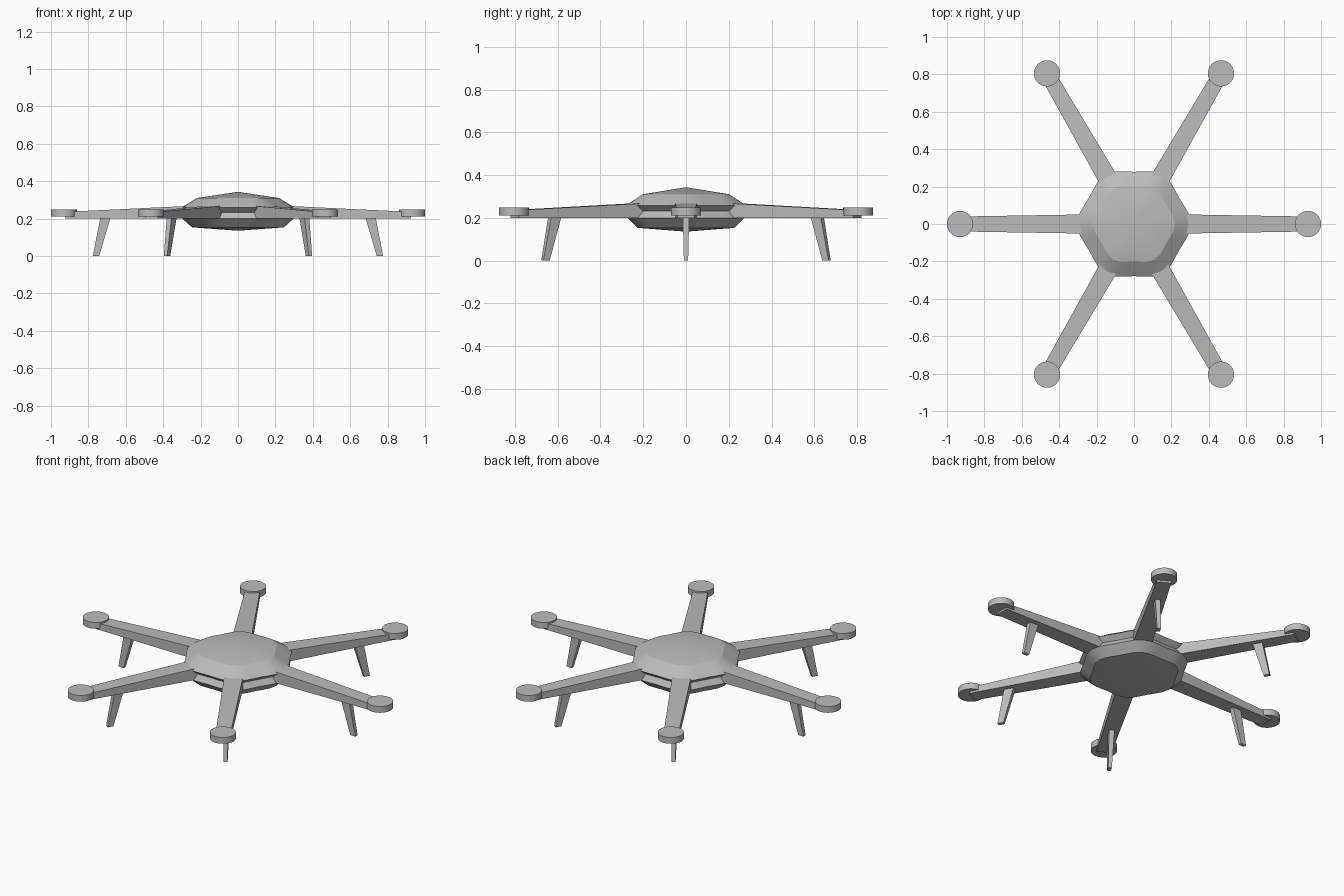
import bpy, bmesh, math
from mathutils import Matrix

cube = bpy.data.objects.get("Cube")
if cube:
    bpy.data.objects.remove(cube, do_unlink=True)

grey = bpy.data.materials.new("light grey")
grey.use_nodes = True
colour = (0.5, 0.5, 0.5, 1)
grey.diffuse_color = colour
grey.node_tree.nodes["Principled BSDF"].inputs["Base Color"].default_value = colour


def make_object(name, bm, smooth_angle=None):
    bmesh.ops.recalc_face_normals(bm, faces=bm.faces)
    mesh = bpy.data.meshes.new(name)
    bm.to_mesh(mesh)
    bm.free()
    mesh.materials.append(grey)
    obj = bpy.data.objects.new(name, mesh)
    bpy.context.collection.objects.link(obj)
    if smooth_angle:
        bpy.ops.object.select_all(action='DESELECT')
        obj.select_set(True)
        bpy.context.view_layer.objects.active = obj
        bpy.ops.object.shade_smooth_by_angle(angle=math.radians(smooth_angle))
    return obj


def loft(bm, sections):
    """Skin a list of equal closed sections and cap both ends."""
    rings = [[bm.verts.new(p) for p in s] for s in sections]
    for a, b in zip(rings, rings[1:]):
        for i in range(len(a)):
            j = (i + 1) % len(a)
            bm.faces.new((a[i], a[j], b[j], b[i]))
    bm.faces.new(rings[0])
    bm.faces.new(rings[-1])
    return rings


def wavy_ring(radius, z, count=36):
    """Ring that swells slightly towards each of the six arms."""
    points = []
    for i in range(count):
        a = 2 * math.pi * i / count
        r = radius * (1 + 0.045 * math.cos(6 * a))
        points.append((r * math.cos(a), r * math.sin(a), z))
    return points


# Central hull: domed lid, groove around the rim, shallow belly
bm = bmesh.new()
profile = [(0.235, 0.153), (0.285, 0.2), (0.262, 0.232), (0.292, 0.258), (0.21, 0.31)]
rings = loft(bm, [wavy_ring(r, z) for r, z in profile])
caps = [f for f in bm.faces if len(f.verts) > 4]
for cap, z in zip(caps, (0.135, 0.343)):
    centre = bmesh.ops.poke(bm, faces=[cap])["verts"][0]
    centre.co = (0, 0, z)
make_object("hull", bm, 22)


def arm_section(r, half_width, bottom, top):
    return [(r, -half_width, bottom), (r, half_width, bottom),
            (r, half_width, top), (r, -half_width, top)]


def leg_section(inner, outer, half_width, z):
    return [(inner, -half_width, z), (outer, -half_width, z),
            (outer, half_width, z), (inner, half_width, z)]


for k in range(6):
    turn = Matrix.Rotation(math.radians(60 * k), 4, 'Z')

    # Tapered arm
    bm = bmesh.new()
    loft(bm, [arm_section(0.15, 0.053, 0.2, 0.273), arm_section(0.925, 0.04, 0.2, 0.236)])
    make_object(f"arm_{k + 1}", bm).matrix_world = turn

    # Round motor pod at the tip
    bm = bmesh.new()
    bmesh.ops.create_cone(bm, cap_ends=True, segments=32, radius1=0.07, radius2=0.07,
                          depth=0.037, matrix=Matrix.Translation((0.93, 0, 0.2295)))
    make_object(f"motor_pod_{k + 1}", bm, 30).matrix_world = turn

    # Splayed landing leg
    bm = bmesh.new()
    loft(bm, [leg_section(0.742, 0.776, 0.01, 0), leg_section(0.68, 0.735, 0.015, 0.21)])
    make_object(f"landing_leg_{k + 1}", bm).matrix_world = turn
